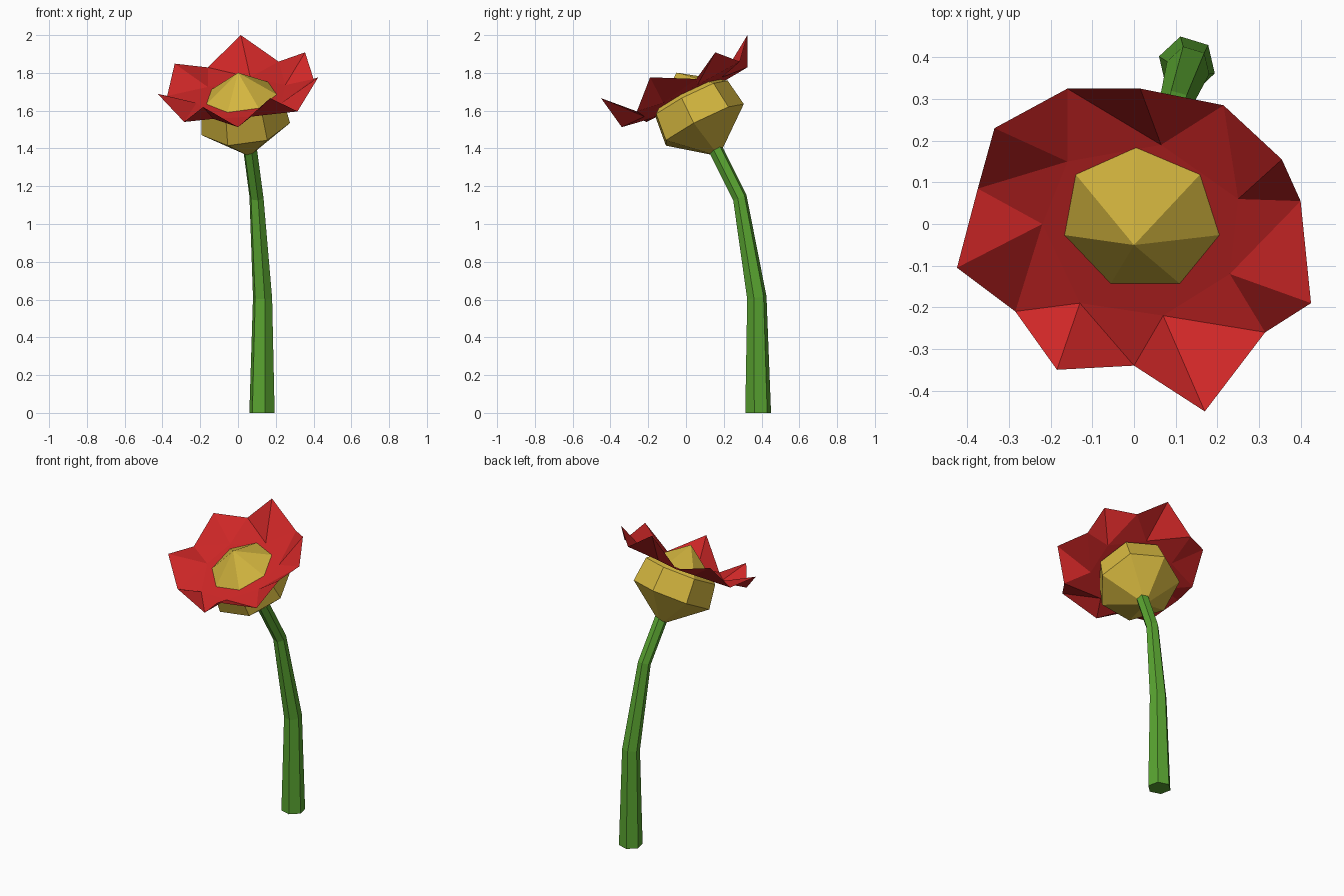
import bpy, math
from mathutils import Vector, Matrix

cube = bpy.data.objects.get("Cube")
if cube:
    bpy.data.objects.remove(cube, do_unlink=True)


def material(name, rgb):
    mat = bpy.data.materials.new(name)
    mat.use_nodes = True
    color = (*rgb, 1.0)
    mat.diffuse_color = color
    mat.node_tree.nodes["Principled BSDF"].inputs["Base Color"].default_value = color
    return mat


def build(name, verts, faces, mat):
    mesh = bpy.data.meshes.new(name)
    mesh.from_pydata(verts, [], faces)
    mesh.update()
    mesh.materials.append(mat)
    obj = bpy.data.objects.new(name, mesh)
    bpy.context.collection.objects.link(obj)
    return obj


def ring(sides, radius, spin, matrix):
    angles = [spin + math.tau * i / sides for i in range(sides)]
    return [matrix @ Vector((radius * math.cos(a), radius * math.sin(a), 0)) for a in angles]


def bands(sides, rows):
    """Quads joining successive rings."""
    return [(r * sides + i, r * sides + (i + 1) % sides,
             (r + 1) * sides + (i + 1) % sides, (r + 1) * sides + i)
            for r in range(rows - 1) for i in range(sides)]


red = material("petal red", (0.62, 0.02, 0.02))
yellow = material("pollen yellow", (0.66, 0.47, 0.05))
green = material("stem green", (0.10, 0.37, 0.03))

# Stem: six-sided tube, rings given as centre, radius and backward tilt
stem_rings = [((0.127, 0.382, 0), 0.07, 0),
              ((0.13, 0.375, 0.61), 0.053, 0.15),
              ((0.098, 0.285, 1.14), 0.039, 0.4),
              ((0.062, 0.15, 1.41), 0.039, 0.5)]
verts = []
for centre, radius, tilt in stem_rings:
    place = Matrix.Translation(centre) @ Matrix.Rotation(tilt, 4, "X")
    verts += ring(6, radius, math.radians(43), place)
faces = bands(6, len(stem_rings)) + [tuple(range(5, -1, -1)), tuple(range(18, 24))]
build("stem", verts, faces, green)

# Flower frame: tilted axis through the middle of the head
middle = Vector((0.03, 0.062, 1.58))
axis = Vector((-0.12, -0.45, 0.885)).normalized()
side = Vector((0, 1, 0)).cross(axis).normalized()
frame = Matrix.Translation(middle) @ Matrix((side, axis.cross(side), axis)).transposed().to_4x4()

# Head: seven-sided bulb with a pointed bottom and a domed top
N = 7
verts = []
for height, radius in ((-0.06, 0.243), (0.09, 0.223)):
    verts += ring(N, radius, math.pi / 2, frame @ Matrix.Translation((0, 0, height)))
verts += [middle - 0.25 * axis, middle + 0.25 * axis]
faces = bands(N, 2)
for i in range(N):
    j = (i + 1) % N
    faces += [(2 * N, j, i), (2 * N + 1, N + i, N + j)]
build("flower_head", verts, faces, yellow)


# Petals: each has a fold point, a raised tip and a low notch after it
def above(x, y, height):
    """Point over (x, y) at the given height along the flower axis."""
    dx, dy = x - middle.x, y - middle.y
    return Vector((x, y, middle.z + (height - dx * axis.x - dy * axis.y) / axis.z))


petals = [  # fold x, y; tip x, y, height; notch x, y
    (0.07, -0.22, 0.17, -0.45, 0.29, 0.315, -0.26),
    (0.23, -0.12, 0.425, -0.19, 0.24, 0.40, 0.055),
    (0.25, 0.06, 0.355, 0.155, 0.21, 0.215, 0.285),
    (0.065, 0.19, 0.015, 0.325, 0.255, -0.16, 0.325),
    (-0.16, 0.15, -0.335, 0.23, 0.206, -0.375, 0.085),
    (-0.22, 0.0, -0.425, -0.105, 0.226, -0.285, -0.21),
    (-0.13, -0.19, -0.185, -0.35, 0.246, 0.0, -0.34)]
verts = [middle + 0.112 * axis]
faces = []
for k, (fx, fy, tx, ty, th, nx, ny) in enumerate(petals):
    verts += [above(fx, fy, 0.112), above(tx, ty, th), above(nx, ny, 0.125)]
    fold, tip, notch = (1 + 3 * k + n for n in range(3))
    last_notch = 3 + 3 * ((k - 1) % N)
    next_fold = 1 + 3 * ((k + 1) % N)
    faces += [(fold, last_notch, tip), (fold, tip, notch),
              (fold, notch, next_fold), (0, fold, next_fold)]
build("petals", verts, faces, red)
